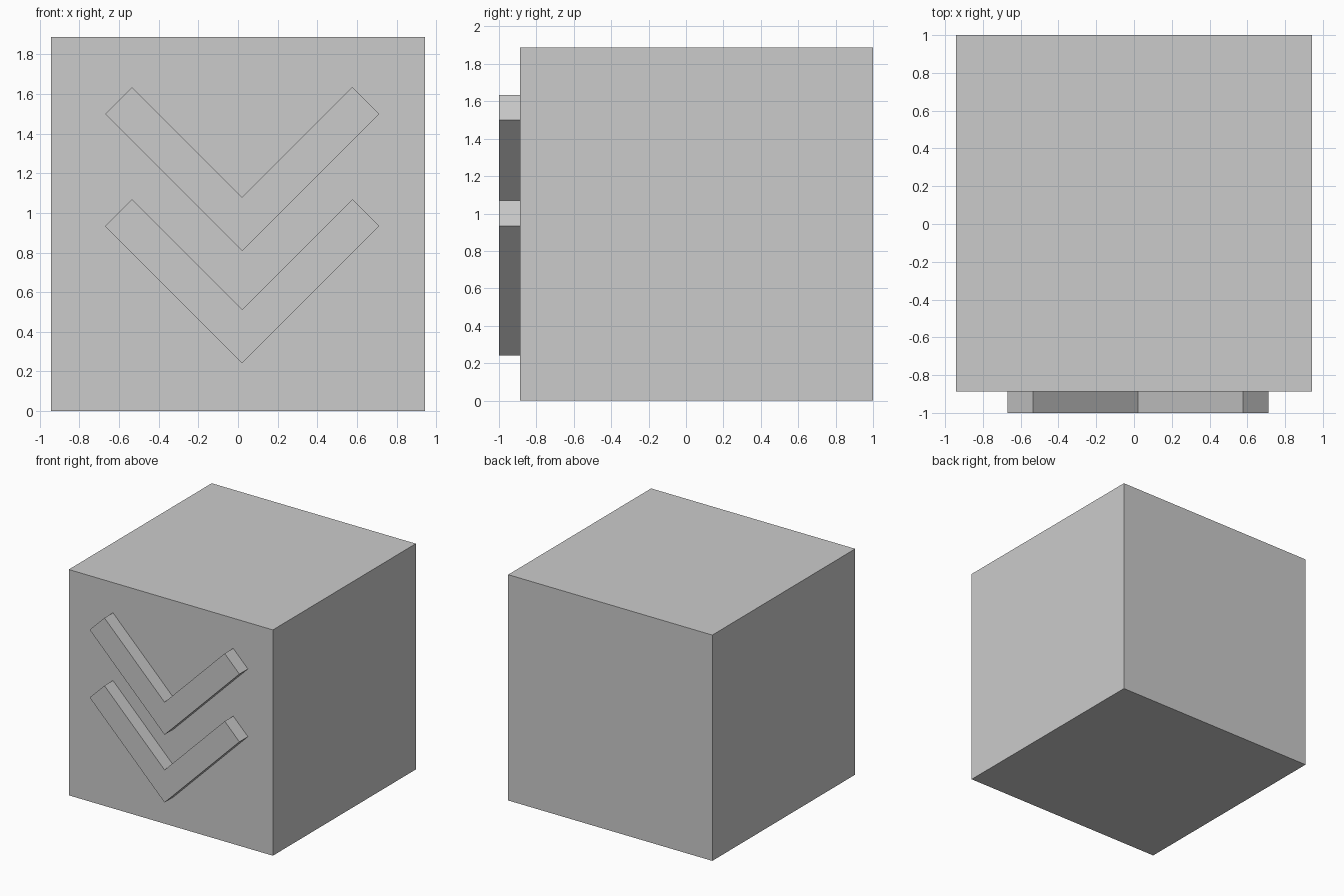
import bpy
import bmesh
from mathutils import Vector

cube = bpy.data.objects.get("Cube")
if cube:
    bpy.data.objects.remove(cube, do_unlink=True)

# Single plain grey material
GREY = (0.6, 0.6, 0.6, 1.0)
grey = bpy.data.materials.new("plain grey")
grey.use_nodes = True
grey.diffuse_color = GREY
grey.node_tree.nodes["Principled BSDF"].inputs["Base Color"].default_value = GREY

SIZE = 1.887       # edge of the block
FRONT = -0.887     # y of the block's front face
DEPTH = 0.113      # how far the chevrons stand out


def add_object(name, bm):
    bmesh.ops.recalc_face_normals(bm, faces=bm.faces)
    mesh = bpy.data.meshes.new(name)
    bm.to_mesh(mesh)
    bm.free()
    mesh.materials.append(grey)
    obj = bpy.data.objects.new(name, mesh)
    bpy.context.collection.objects.link(obj)
    return obj


def add_chevron(name, tip_z, centre_x=0.021, reach=0.692, band=0.136):
    """V-shaped bar with 45 degree arms and square ends, extruded forward."""
    outline = [(0, 0), (reach, reach), (reach - band, reach + band),
               (0, 2 * band), (band - reach, reach + band), (-reach, reach)]
    bm = bmesh.new()
    verts = [bm.verts.new((centre_x + x, FRONT, tip_z + z)) for x, z in outline]
    face = bm.faces.new(verts)
    result = bmesh.ops.extrude_face_region(bm, geom=[face], use_keep_orig=True)
    moved = [g for g in result["geom"] if isinstance(g, bmesh.types.BMVert)]
    bmesh.ops.translate(bm, verts=moved, vec=Vector((0, -DEPTH, 0)))
    return add_object(name, bm)


# Solid block
bm = bmesh.new()
bmesh.ops.create_cube(bm, size=SIZE)
bmesh.ops.translate(bm, verts=bm.verts, vec=Vector((0, FRONT + SIZE / 2, SIZE / 2)))
add_object("block", bm)

# Two raised chevrons on the front
add_chevron("upper_chevron", 0.807)
add_chevron("lower_chevron", 0.241)
